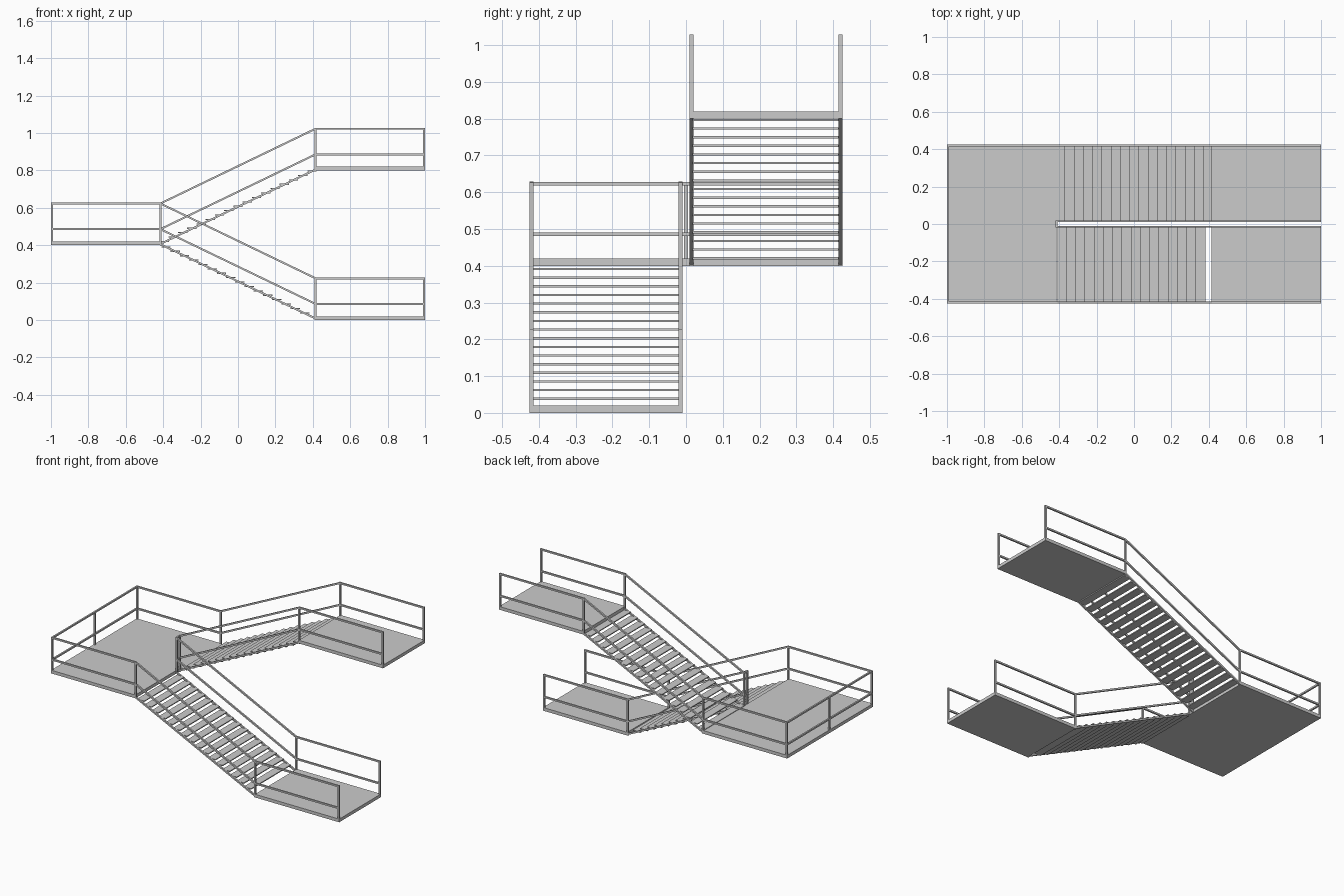
import bpy, bmesh
from mathutils import Vector, Matrix

if "Cube" in bpy.data.objects:
    bpy.data.objects.remove(bpy.data.objects["Cube"])

T = 0.010            # rail and post thickness
XL, XE = 0.415, 1.0  # landing edge and outer end
YI, YO = 0.015, 0.42 # inner and outer rail lines


def finish(name, bm):
    me = bpy.data.meshes.new(name)
    bm.to_mesh(me)
    bm.free()
    ob = bpy.data.objects.new(name, me)
    bpy.context.collection.objects.link(ob)
    return ob


def add_box(bm, x0, x1, y0, y1, z0, z1):
    m = Matrix.Translation(((x0 + x1) / 2, (y0 + y1) / 2, (z0 + z1) / 2))
    bmesh.ops.create_cube(bm, size=1, matrix=m @ Matrix.Diagonal((x1 - x0, y1 - y0, z1 - z0, 1)))


def add_bar(bm, a, b):
    # square bar between two points, kept upright
    a, b = Vector(a), Vector(b)
    d = (b - a).normalized()
    up = Vector((0, 0, 1)) if abs(d.z) < 0.9 else Vector((1, 0, 0))
    side = up.cross(d).normalized()
    rot = Matrix((d, side, d.cross(side))).transposed().to_4x4()
    m = Matrix.Translation((a + b) / 2) @ rot
    bmesh.ops.create_cube(bm, size=1, matrix=m @ Matrix.Diagonal(((b - a).length + T * 0.4, T, T, 1)))


def railing(name, path, posts):
    # top and middle rail along a floor path, with posts
    bm = bmesh.new()
    for h in (0.086, 0.223):
        for (ax, ay, az), (bx, by, bz) in zip(path, path[1:]):
            add_bar(bm, (ax, ay, az + h), (bx, by, bz + h))
    for x, y, z in posts:
        add_box(bm, x - T / 2, x + T / 2, y - T / 2, y + T / 2, z, z + 0.228)
    finish(name, bm)


def slab(name, x0, x1, y0, y1, z):
    bm = bmesh.new()
    add_box(bm, x0, x1, y0, y1, z, z + 0.02)
    finish(name, bm)


# landings
slab("lower_landing", XL, XE, -0.425, -0.01, 0)
slab("middle_landing", -XE, -XL, -0.425, 0.425, 0.4)
slab("upper_landing", XL, XE, 0.01, 0.425, 0.8)


def flight(name, count, x, z, dx, y0, y1):
    # open treads without risers
    bm = bmesh.new()
    for i in range(count):
        c = x + dx * i
        add_box(bm, c - 0.025, c + 0.025, y0, y1, z + 0.0235 * i - 0.003, z + 0.0235 * i + 0.003)
    finish(name, bm)


flight("lower_treads", 16, 0.356, 0.0385, -0.0494, -0.415, -0.018)
flight("upper_treads", 17, -0.395, 0.4205, 0.0494, 0.018, 0.415)

# stringers
for level, s, z0, z1 in (("lower", -1, 0.405, 0.008), ("upper", 1, 0.407, 0.805)):
    bm = bmesh.new()
    for y in (YI, YO):
        add_bar(bm, (-XL, s * y, z0), (XL, s * y, z1))
    finish(level + "_stringers", bm)

# outer railing runs right round the middle landing
e = XE - T / 2
railing("outer_railing",
        [(e, -YO, 0), (XL, -YO, 0), (-XL, -YO, 0.4), (-e, -YO, 0.4),
         (-e, YO, 0.4), (-XL, YO, 0.4), (XL, YO, 0.8), (e, YO, 0.8)],
        [(e, -YO, 0), (XL, -YO, 0), (-XL, -YO, 0.4), (-e, -YO, 0.4), (-e, 0, 0.4),
         (-e, YO, 0.4), (-XL, YO, 0.4), (XL, YO, 0.8), (e, YO, 0.8)])

# inner railing wraps around the narrow well
inner = [(e, -YI, 0), (XL, -YI, 0), (-XL, -YI, 0.4), (-XL, YI, 0.4), (XL, YI, 0.8), (e, YI, 0.8)]
railing("inner_railing", inner, inner)
